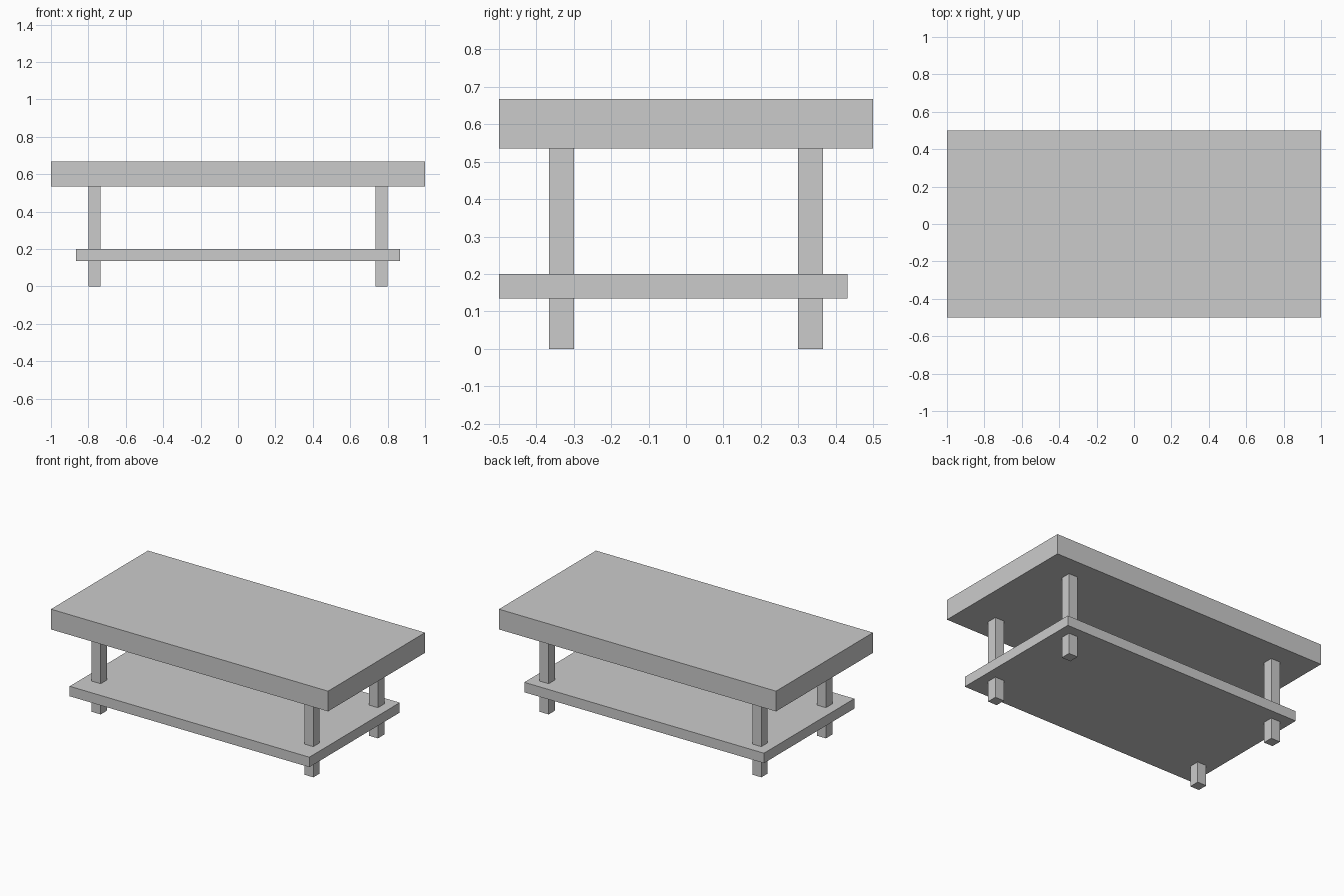
import bpy

if "Cube" in bpy.data.objects:
    bpy.data.objects.remove(bpy.data.objects["Cube"])


def box(name, x, y, z):
    """Add a box spanning the given (min, max) ranges."""
    spans = (x, y, z)
    bpy.ops.mesh.primitive_cube_add(size=1, location=[(a + b) / 2 for a, b in spans])
    obj = bpy.context.object
    obj.name = name
    obj.scale = [b - a for a, b in spans]
    bpy.ops.object.transform_apply(location=False, rotation=False, scale=True)
    return obj


# Thick table top
box("table_top", (-1, 1), (-0.5, 0.5), (0.535, 0.667))

# Lower shelf, flush with the top at the front and set in at the back
box("lower_shelf", (-0.865, 0.865), (-0.5, 0.432), (0.135, 0.2))

# Four square legs passing through the shelf
for side, sx in (("left", -1), ("right", 1)):
    for end, sy in (("front", -1), ("back", 1)):
        box(f"{end}_{side}_leg",
            sorted((sx * 0.735, sx * 0.8)),
            sorted((sy * 0.3, sy * 0.366)),
            (0, 0.535))
